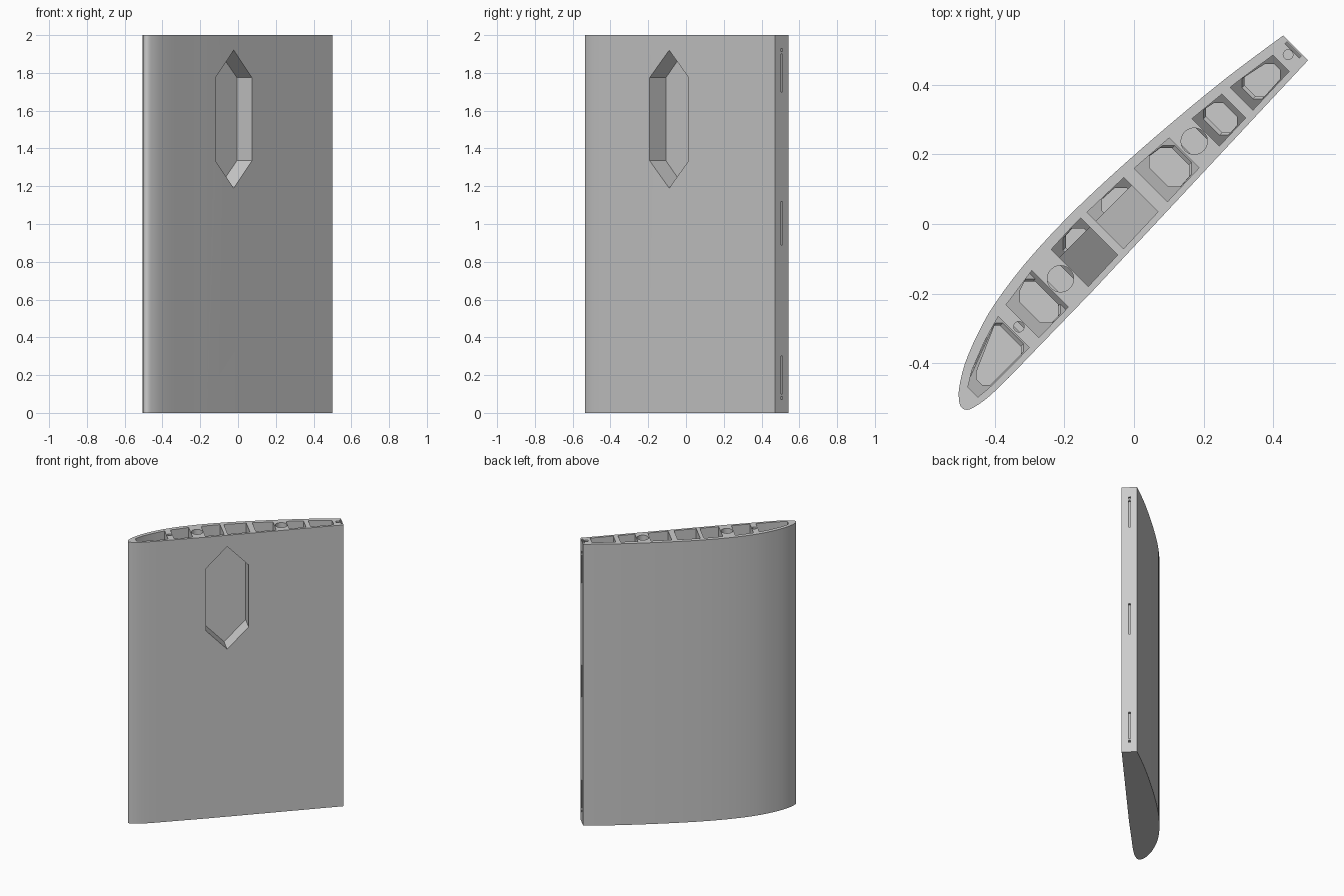
import bpy, bmesh, math
from mathutils import Vector

if "Cube" in bpy.data.objects:
    bpy.data.objects.remove(bpy.data.objects["Cube"])

R = math.sqrt(0.5)
H = 2.0

# u runs along the chord, v across it towards the flat side
def P(u, v, z):
    return Vector(((u + v) * R, (u - v) * R, z))

grey = bpy.data.materials.new("plain_grey")
grey.diffuse_color = (0.6, 0.6, 0.6, 1)
grey.use_nodes = True
grey.node_tree.nodes["Principled BSDF"].inputs["Base Color"].default_value = grey.diffuse_color

def finish(name, bm):
    bmesh.ops.recalc_face_normals(bm, faces=bm.faces)
    me = bpy.data.meshes.new(name)
    bm.to_mesh(me)
    bm.free()
    me.materials.append(grey)
    ob = bpy.data.objects.new(name, me)
    bpy.context.collection.objects.link(ob)
    return ob

def add_prism(bm, base, offset):
    a = [bm.verts.new(p) for p in base]
    b = [bm.verts.new(p + offset) for p in base]
    n = len(a)
    bm.faces.new(a)
    bm.faces.new(b[::-1])
    for i in range(n):
        j = (i + 1) % n
        bm.faces.new((a[i], a[j], b[j], b[i]))

def activate(ob):
    bpy.ops.object.select_all(action='DESELECT')
    ob.select_set(True)
    bpy.context.view_layer.objects.active = ob

def combine(ob, cutter, op):
    m = ob.modifiers.new(op, 'BOOLEAN')
    m.operation, m.object, m.solver = op, cutter, 'EXACT'
    activate(ob)
    bpy.ops.object.modifier_apply(modifier=m.name)
    bpy.data.objects.remove(cutter)

# Wing section: flat side, rounded nose, curved side
lower = [(.687, .021), (-.22, .052), (-.462, .056), (-.567, .058), (-.646, .056)]
nose = [(-.687, .050), (-.713, .042), (-.723, .030), (-.723, .016), (-.713, .001), (-.691, -.021)]
upper = [(-.628, -.060), (-.537, -.096), (-.445, -.121), (-.303, -.141), (-.121, -.149),
         (.082, -.143), (.285, -.129), (.488, -.109), (.687, -.080)]

def smooth_path(pts, steps=3):
    q = [Vector(p) for p in pts]
    out = []
    for i in range(len(q) - 1):
        b, c = q[i], q[i + 1]
        a, d = q[max(i - 1, 0)], q[min(i + 2, len(q) - 1)]
        for k in range(steps):
            t = k / steps
            out.append(0.5 * (2 * b + (c - a) * t + (2 * a - 5 * b + 4 * c - d) * t * t
                              + (3 * b - a - 3 * c + d) * t ** 3))
    return out + [q[-1]]

def side(pts, u):
    pts = sorted(pts)
    for (u0, v0), (u1, v1) in zip(pts, pts[1:]):
        if u0 <= u <= u1:
            return v0 + (v1 - v0) * (u - u0) / (u1 - u0)
    return pts[-1][1]

def top_v(u):
    return side(nose[-1:] + upper, u) + .028

def low_v(u):
    return side(lower + nose[:1], u) - .018

outline = lower[:1] + [tuple(p) for p in smooth_path(lower[1:] + nose + upper)]
bm = bmesh.new()
add_prism(bm, [P(u, v, 0) for u, v in outline], Vector((0, 0, H)))
wing = finish("wing_shell", bm)

# Open cells, spar tubes and wire holes, all closed at the bottom
cells = [(-.67, -.464), (-.425, -.303), (-.22, -.096), (-.072, .074),
         (.113, .247), (.332, .443), (.474, .626)]
up = Vector((0, 0, H))
bm = bmesh.new()
for u0, u1 in cells:
    us = [u0 + (u1 - u0) * k / 5 for k in range(6)]
    ring = [P(u, top_v(u), .02) for u in us] + [P(u, low_v(u), .02) for u in us[::-1]]
    add_prism(bm, ring, up)
for u, v, r in [(-.261, -.038, .038), (.291, -.046, .038), (-.443, -.025, .015), (.658, -.031, .014)]:
    ring = [P(u + r * math.cos(k * math.pi / 12), v + r * math.sin(k * math.pi / 12), .02)
            for k in range(24)]
    add_prism(bm, ring, up)
combine(wing, finish("cell_cutter", bm), 'DIFFERENCE')

# Six-sided bay sunk into the flat side, with its own walls
def bay(name, grow, v0, v1):
    uc, w = -.079, .141 + grow
    prof = [(uc - w, 1.335), (uc, 1.19 - grow), (uc + w, 1.335),
            (uc + w, 1.775), (uc, 1.92 + grow), (uc - w, 1.775)]
    b = bmesh.new()
    add_prism(b, [P(u, v0, z) for u, z in prof], P(0, v1 - v0, 0))
    return finish(name, b)

combine(wing, bay("bay_walls", .014, -.084, .040), 'UNION')
combine(wing, bay("bay_cutter", 0, -.070, .2), 'DIFFERENCE')

# Hinge slots in the rear edge, and a sloped notch at its top
bm = bmesh.new()
for z0, z1 in [(.10, .30), (.89, 1.12), (1.70, 1.90)]:
    add_prism(bm, [P(.66, -.036, z0), P(.72, -.036, z0), P(.72, -.036, z1), P(.66, -.036, z1)],
              P(0, .012, 0))
for z in (.08, 1.92):
    add_prism(bm, [P(.67, -.037, z - .008), P(.72, -.037, z - .008),
                   P(.72, -.037, z + .008), P(.67, -.037, z + .008)], P(0, .014, 0))
add_prism(bm, [P(.674, -.060, 1.975), P(.682, -.060, 1.955), P(.682, -.060, 2.1),
               P(.674, -.060, 2.1)], P(0, .058, 0))
combine(wing, finish("slot_cutter", bm), 'DIFFERENCE')
activate(wing)
bpy.ops.object.shade_smooth_by_angle(angle=math.radians(28))

# Slanted lattice ribs with eight-sided openings inside each cell
bm = bmesh.new()
for n, (u0, u1) in enumerate(cells):
    a, b = u0 + .028, u1 - .010
    e0, e1 = u0 - .006, u1 + .006
    c = .024 if u1 - u0 > .12 else .018
    outer = [(e0, top_v(u0) - .006), (e1, top_v(u1) - .006),
             (e1, low_v(u1) + .006), (e0, low_v(u0) + .006)]
    ta, tb, la, lb = top_v(a) + .003, top_v(b) + .003, low_v(a) - .003, low_v(b) - .003
    c = min(c, (la - ta) * .3, (lb - tb) * .3)
    inner = [(a, ta + c), (a + c, ta), (b - c, tb), (b, tb + c),
             (b, lb - c), (b - c, lb), (a + c, la), (a, la - c)]
    for slope in (-1.2, 1.2):
        for k in range(-2, 6):
            def height(u):
                return .35 + .75 * k + slope * u
            lo, hi = sorted((height(e0), height(e1)))
            if lo < .04 or hi > 1.97 or (n in (2, 3) and hi > 1.12):
                continue
            o = [bm.verts.new(P(u, v, height(u))) for u, v in outer]
            i = [bm.verts.new(P(u, v, height(u))) for u, v in inner]
            for s in range(4):
                t = (s + 1) % 4
                bm.faces.new((o[s], i[2 * s], i[2 * s + 1]))
                bm.faces.new((o[s], i[2 * s + 1], i[2 * t], o[t]))
ribs = finish("lattice_ribs", bm)
m = ribs.modifiers.new("thickness", 'SOLIDIFY')
m.thickness, m.offset = .014, 0
